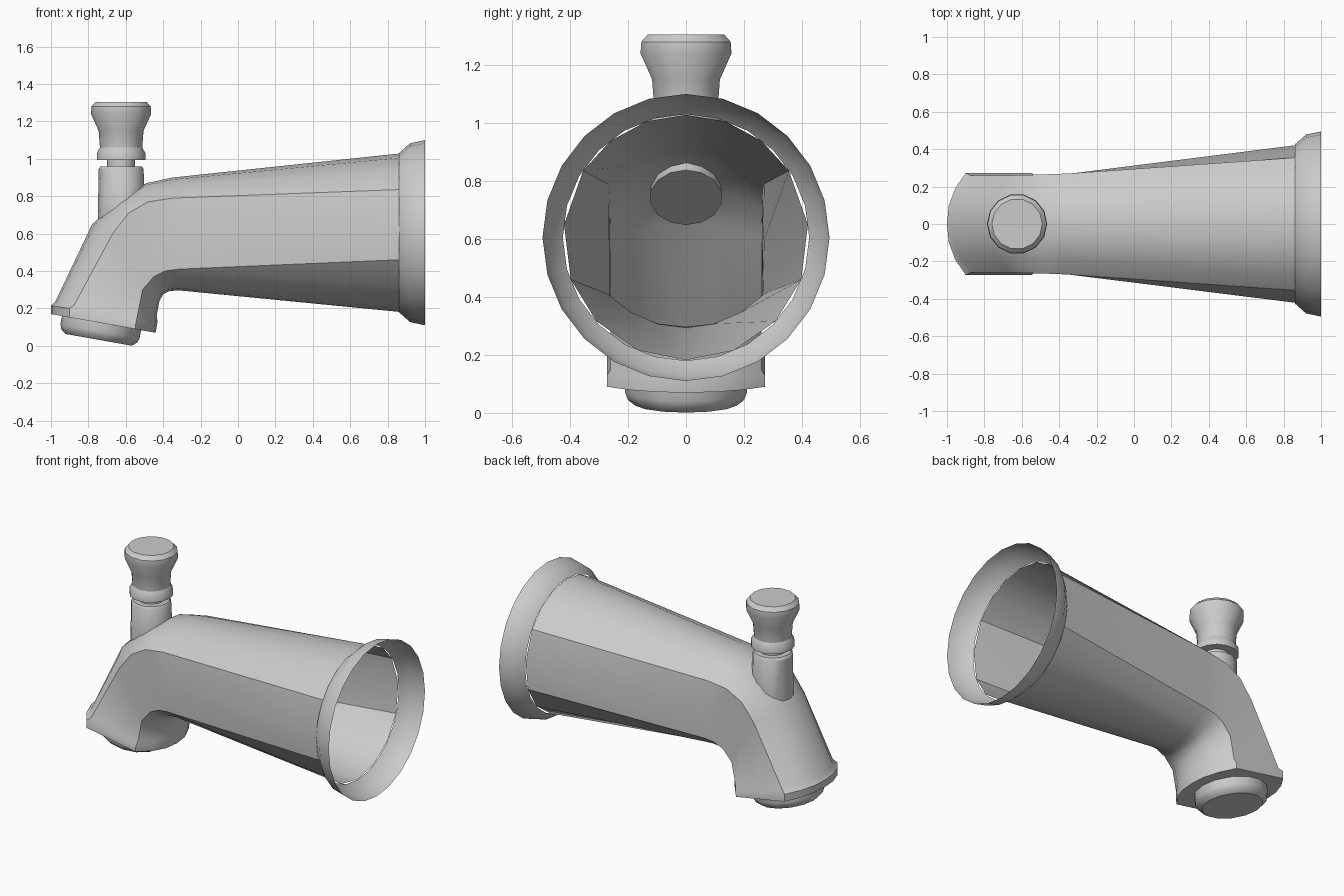
import bpy, bmesh
from math import sin, cos, pi, radians
from mathutils import Vector

if "Cube" in bpy.data.objects:
    bpy.data.objects.remove(bpy.data.objects["Cube"])


def finish(name, bm, angle=32):
    bmesh.ops.recalc_face_normals(bm, faces=bm.faces)
    me = bpy.data.meshes.new(name)
    bm.to_mesh(me)
    bm.free()
    ob = bpy.data.objects.new(name, me)
    bpy.context.collection.objects.link(ob)
    bpy.ops.object.select_all(action='DESELECT')
    ob.select_set(True)
    bpy.context.view_layer.objects.active = ob
    bpy.ops.object.shade_smooth_by_angle(angle=radians(angle))
    return ob


def loft(name, rings, cap_start=False, cap_end=False):
    bm = bmesh.new()
    loops = [[bm.verts.new(p) for p in r] for r in rings]
    n = len(loops[0])
    for a, b in zip(loops, loops[1:]):
        for i in range(n):
            j = (i + 1) % n
            bm.faces.new((a[i], a[j], b[j], b[i]))
    if cap_start:
        bm.faces.new(loops[0])
    if cap_end:
        bm.faces.new(loops[-1])
    return finish(name, bm)


def turned(profile, origin, axis, n):
    """Rings for a profile of (radius, height) turned about an axis in the xz plane."""
    d = Vector(axis).normalized()
    v = Vector((0, 1, 0))
    u = v.cross(d)
    return [[Vector(origin) + d * h + r * (u * cos(2 * pi * i / n) + v * sin(2 * pi * i / n))
             for i in range(n)] for r, h in profile]


def mirrored(half):
    return half + [Vector((p.x, -p.y, p.z)) for p in half[-2:0:-1]]


# Spout cross-section: arched top and bottom, flat sides
def section(T, U, L, B, w):
    T, U, L, B = [Vector((p[0], 0, p[1])) for p in (T, U, L, B)]

    def arch(corner, crown, f):
        p = corner.lerp(crown, 1 - f ** 2.3)
        p.y = w * f
        return p
    fr = (0, 0.36, 0.7, 1)
    half = [arch(U, T, f) for f in fr]
    mid = (U + L) / 2
    mid.y = w
    half.append(mid)
    half += [arch(L, B, f) for f in reversed(fr)]
    return mirrored(half)


# Spout body: round at the wall, bending down to a flat-sided tip
CZ = 0.605
wall_ring = mirrored([Vector((0.86, 0.423 * cos(radians(a)), CZ + 0.423 * sin(radians(a))))
                      for a in (90, 71, 52, 33, 6, -20, -43, -67, -90)])
sections = [
    ((-0.35, 0.90), (-0.35, 0.79), (-0.32, 0.41), (-0.32, 0.297), 0.27),
    ((-0.49, 0.87), (-0.48, 0.77), (-0.39, 0.40), (-0.37, 0.292), 0.265),
    ((-0.64, 0.775), (-0.585, 0.71), (-0.45, 0.37), (-0.40, 0.275), 0.262),
    ((-0.78, 0.65), (-0.67, 0.60), (-0.51, 0.30), (-0.42, 0.24), 0.26),
    ((-0.975, 0.24), (-0.875, 0.22), (-0.54, 0.15), (-0.435, 0.16), 0.26),
    ((-1.0, 0.215), (-0.90, 0.20), (-0.545, 0.13), (-0.43, 0.13), 0.272),
    ((-1.0, 0.17), (-0.90, 0.152), (-0.55, 0.09), (-0.44, 0.07), 0.272),
]
loft("spout_body", [wall_ring] + [section(*s) for s in sections], cap_end=True)

# Wall flange
loft("wall_flange", turned([(0.425, 0.86), (0.478, 0.92), (0.495, 1.0)],
                           (0, 0, CZ), (1, 0, 0), 24))

# Water outlet, tilted with the tip
loft("outlet_ring", turned([(0.215, -0.01), (0.215, 0.045), (0.205, 0.07), (0.18, 0.09)],
                           (-0.73, 0, 0.121), (-0.174, 0, -0.985), 14), cap_end=True)

# Collar for the diverter, its foot cut to follow the spout
KX = -0.625
collar = turned([(0.125, 0.7), (0.12, 0.945), (0.11, 0.96)], (KX, 0, 0), (0, 0, 1), 14)
for p in collar[0]:
    p.z = 0.65 + (p.x + 0.78) * 0.76 - 0.025
loft("diverter_collar", collar, cap_start=True, cap_end=True)

# Stem and pull knob
loft("diverter_stem", turned([(0.075, 0.95), (0.075, 1.0)], (KX, 0, 0), (0, 0, 1), 14))
loft("diverter_knob", turned([(0.13, 0.995), (0.13, 1.03), (0.113, 1.06), (0.12, 1.15),
                              (0.161, 1.24), (0.158, 1.28), (0.135, 1.305)],
                             (KX, 0, 0), (0, 0, 1), 14), cap_start=True, cap_end=True)
